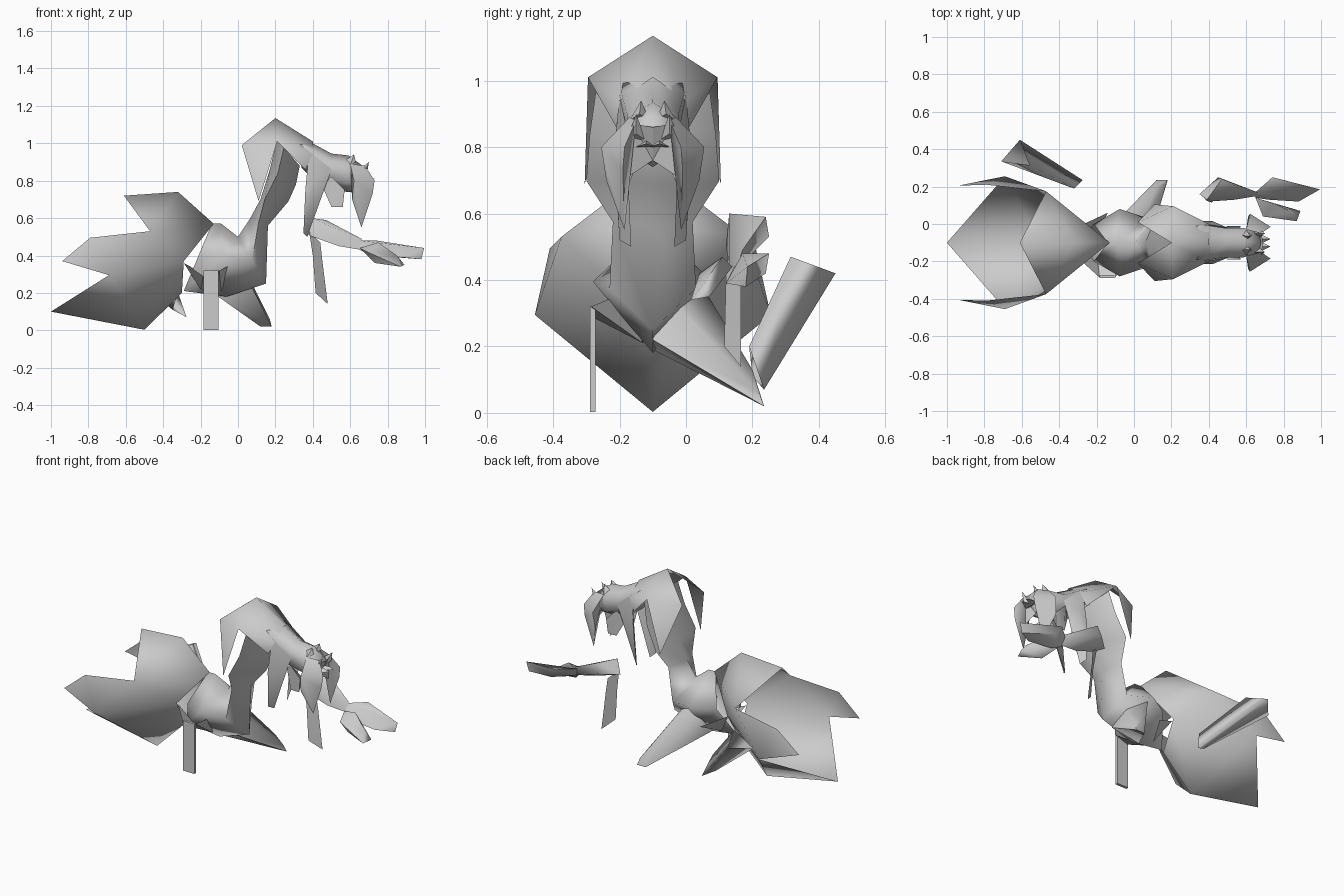
import bpy, bmesh, math
from mathutils import Vector

MID = -0.10  # symmetry plane of the creature
grey = bpy.data.materials.new("pale_grey")
grey.diffuse_color = (0.6, 0.6, 0.6, 1)


def finish(name, bm, angle=80):
    bmesh.ops.remove_doubles(bm, verts=bm.verts, dist=0.0005)
    bmesh.ops.recalc_face_normals(bm, faces=bm.faces)
    me = bpy.data.meshes.new(name)
    bm.to_mesh(me)
    bm.free()
    me.materials.append(grey)
    ob = bpy.data.objects.new(name, me)
    bpy.context.collection.objects.link(ob)
    bpy.ops.object.select_all(action='DESELECT')
    ob.select_set(True)
    bpy.context.view_layer.objects.active = ob
    bpy.ops.object.shade_smooth_by_angle(angle=math.radians(angle))
    return ob


def plates(name, verts, faces, mirror=False, angle=80):
    """Faces from points; mirrored parts use y as the offset from MID."""
    bm = bmesh.new()
    for s in ((1, -1) if mirror else (1,)):
        vs = [bm.verts.new((x, MID + s * y if mirror else y, z)) for x, y, z in verts]
        for f in faces:
            bm.faces.new([vs[i] for i in f])
    return finish(name, bm, angle)


def hull(name, verts, mirror=False, angle=60):
    bm = bmesh.new()
    for s in ((1, -1) if mirror else (1,)):
        vs = [bm.verts.new((x, MID + s * y if mirror else y, z)) for x, y, z in verts]
        bmesh.ops.convex_hull(bm, input=vs)
    return finish(name, bm, angle)


def loft(name, rings, n=6, caps=(True, True)):
    """Tube from (top x, top z, bottom x, bottom z, half width, side position) rings."""
    bm = bmesh.new()
    loops = []
    for tx, tz, bx, bz, w, k in rings:
        loop = []
        for i in range(n):
            a = 2 * math.pi * i / n
            t = (1 + math.cos(a)) / 2 + (k - .5) * abs(math.sin(a))
            loop.append(bm.verts.new((bx + (tx - bx) * t, MID + w * math.sin(a),
                                      bz + (tz - bz) * t)))
        loops.append(loop)
    for p, q in zip(loops, loops[1:]):
        for i in range(n):
            j = (i + 1) % n
            bm.faces.new((p[i], p[j], q[j], q[i]))
    for loop, cap in zip((loops[0], loops[-1]), caps):
        if cap:
            bm.faces.new(loop)
    return finish(name, bm, 100)


# Body and arched neck, diamond in section
loft("body", [(-.14, .57, -.29, .21, .10, .5), (-.09, .57, -.06, .18, .18, .55),
              (.00, .50, .15, .25, .13, .5), (.06, .59, .16, .56, .12, .5),
              (.12, .70, .27, .69, .20, .85), (.17, .86, .31, .78, .19, .7),
              (.21, 1.02, .33, .88, .17, .7)], n=4, caps=(False, False))

# Open tail fan with pointed feathers
plates("tail_fan", [(-.13, 0, .57), (-.29, .10, .37), (-.30, 0, .20),
                    (-.32, 0, .74), (-.61, 0, .72), (-.47, .275, .53),
                    (-.79, .31, .495), (-.94, .305, .37), (-.69, .355, .295),
                    (-1.0, 0, .10), (-.50, 0, .003)],
       [(0, 3, 5), (3, 4, 5), (0, 5, 1), (1, 5, 8), (5, 6, 8), (6, 7, 8),
        (1, 8, 10), (1, 10, 2), (8, 9, 10)], mirror=True, angle=100)

# Hood over the neck, with side wings
plates("hood", [(.20, 0, 1.135), (.02, .11, .99), (.11, .205, .69), (.21, .195, 1.01),
                (.40, .10, .94), (.40, 0, 1.01), (.36, .11, .86)],
       [(0, 1, 3), (1, 2, 3), (0, 3, 4, 5), (3, 6, 4)], mirror=True)

# Head
loft("head", [(.30, 1.05, .34, .87, .10, .5), (.38, 1.01, .38, .83, .11, .5),
              (.50, .945, .46, .77, .09, .5), (.59, .935, .58, .74, .09, .5),
              (.68, .87, .63, .74, .06, .5)])

# Hanging side flaps
hull("side_flap", [(.38, .10, .96), (.36, .115, .75), (.35, .10, .52), (.37, .065, .50),
                   (.50, .08, .86), (.42, .115, .80)], mirror=True, angle=80)

# Curved mandibles, face and jaw
hull("mandible", [(.60, .07, .89), (.68, .05, .88), (.73, .085, .80), (.72, .09, .73),
                  (.66, .085, .55), (.61, .14, .70), (.62, .155, .80)], mirror=True, angle=80)
plates("face", [(.69, 0, .86), (.68, .06, .87), (.66, .09, .70), (.64, 0, .76)],
       [(0, 1, 3), (1, 2, 3)], mirror=True, angle=20)
hull("jaw", [(.45, .05, .77), (.50, .085, .66), (.56, .085, .66), (.57, .09, .75),
             (.50, .09, .82), (.50, .05, .76), (.56, .05, .74)], mirror=True)

# Small crown spikes
for i, (x, y, z, px, py, pz) in enumerate([(.60, .04, .90, .62, .035, .94),
                                           (.66, .05, .84, .70, .05, .90), (.67, .02, .82, .73, .02, .81)]):
    hull("crown_spike_%d" % i, [(x - .04, y, z), (x + .03, y, z), (x, y + .03, z - .02),
                                (x, y - .03, z - .02), (px, py, pz)], mirror=True, angle=20)

# Hips and the straight leg
plates("near_hip", [(-.29, -.19, .36), (-.185, -.285, .29), (-.20, -.13, .22), (-.02, -.19, .36),
                    (-.10, -.285, .32), (-.09, -.13, .21)],
       [(0, 1, 2), (3, 4, 5), (1, 4, 5, 2)], angle=20)
hull("near_leg", [(x, y, z) for z in (.002, .32) for x in (-.185, -.105) for y in (-.289, -.272)], angle=20)

# Leg stretched outward, and the loose rear leg
hull("far_leg", [(-.12, -.10, .19), (-.06, .05, .38), (.02, -.06, .36), (.08, -.10, .22),
                 (.12, .235, .02), (.18, .235, .02), (.17, .22, .06), (.12, .20, .13)], angle=80)
plates("far_hip", [(-.29, -.01, .36), (-.14, .06, .28), (-.20, -.07, .22)], [(0, 1, 2)])
plates("rear_leg", [(-.35, .20, .11), (-.275, .235, .07), (-.32, .19, .20),
                    (-.71, .335, .40), (-.61, .45, .42), (-.56, .315, .47)],
       [(0, 1, 4, 3), (1, 2, 5, 4), (2, 0, 3, 5)], angle=130)

# Loose arm: upper section, hand, lower prong and dangling strip
hull("upper_arm", [(.35, .16, .52), (.39, .13, .60), (.47, .24, .59), (.45, .25, .53),
                   (.40, .12, .50), (.66, .17, .49), (.66, .15, .43), (.54, .13, .45)], angle=80)
hull("hand", [(.65, .17, .48), (.65, .14, .43), (.74, .25, .48), (.78, .24, .42),
              (.995, .185, .44), (.98, .18, .38), (.88, .12, .39), (.72, .13, .40)])
hull("hand_prong", [(.65, .14, .44), (.75, .11, .47), (.69, .04, .42), (.73, .06, .36),
                    (.87, .015, .34), (.89, .07, .35), (.85, .06, .40)])
plates("arm_strip", [(.38, .13, .53), (.44, .16, .47), (.45, .165, .38), (.48, .165, .14),
                     (.415, .115, .20), (.40, .12, .40)],
       [(0, 1, 2, 5), (5, 2, 3, 4)])
